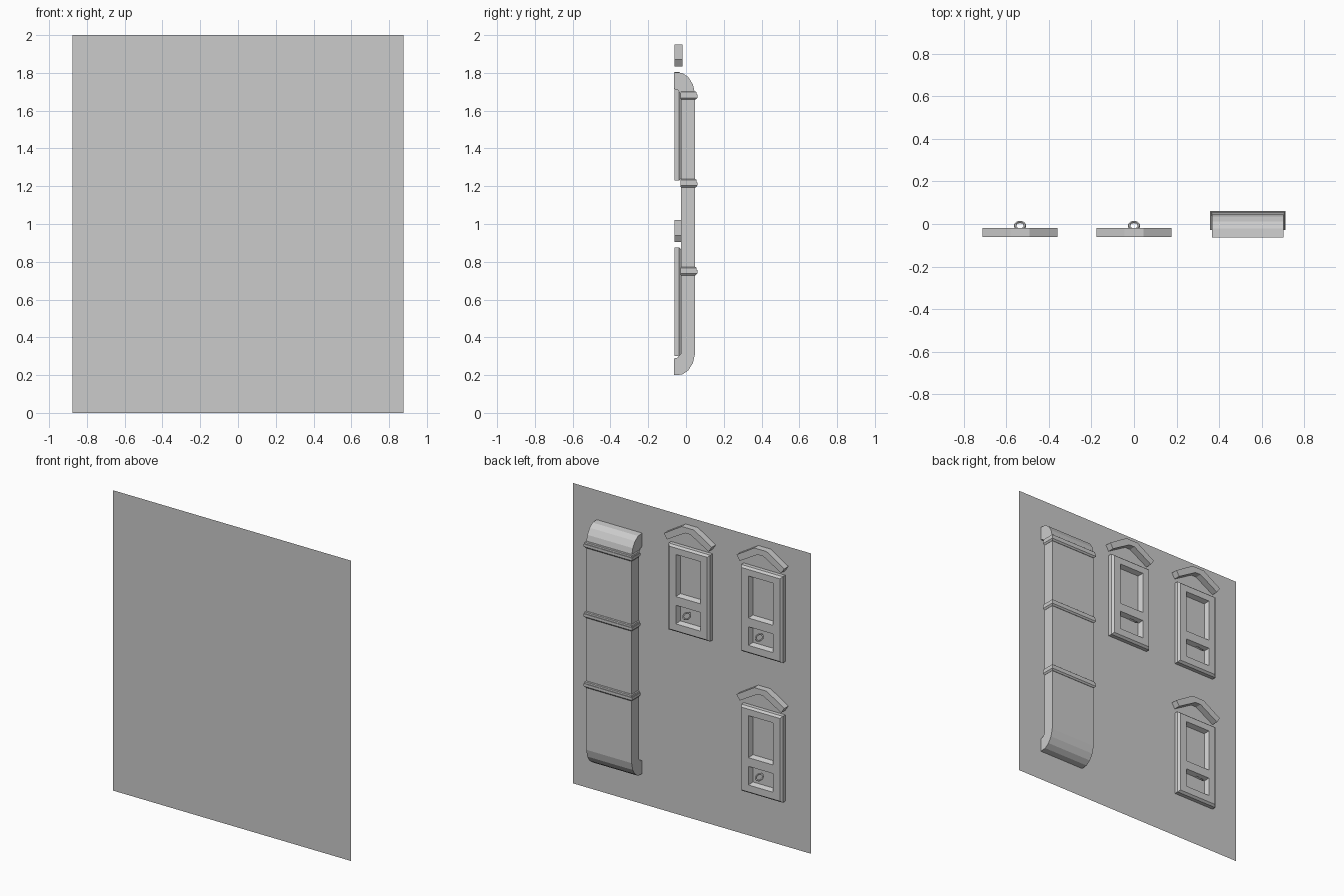
import bpy, bmesh, math

if "Cube" in bpy.data.objects:
    bpy.data.objects.remove(bpy.data.objects["Cube"])

BACK = -0.063          # y of the wall plane


def new_object(name, bm):
    bmesh.ops.recalc_face_normals(bm, faces=bm.faces)
    me = bpy.data.meshes.new(name)
    bm.to_mesh(me)
    bm.free()
    ob = bpy.data.objects.new(name, me)
    bpy.context.collection.objects.link(ob)
    return ob


def loft(name, loops):
    """Solid through a list of equal-length point loops, capped at both ends."""
    bm = bmesh.new()
    rings = [[bm.verts.new(p) for p in loop] for loop in loops]
    n = len(rings[0])
    for a, b in zip(rings, rings[1:]):
        for i in range(n):
            j = (i + 1) % n
            bm.faces.new((a[i], a[j], b[j], b[i]))
    bm.faces.new(rings[0])
    bm.faces.new(rings[-1])
    return new_object(name, bm)


def rect(cx, cz, hw, hh, y):
    return [(cx + sx * hw, y, cz + sz * hh)
            for sx, sz in ((-1, -1), (1, -1), (1, 1), (-1, 1))]


# Wall: one flat sheet
bm = bmesh.new()
bm.faces.new([bm.verts.new(p) for p in rect(0, 1, 0.877, 1, BACK)])
new_object("wall", bm)


def panel(cx, base):
    # Framed body with chamfered rim
    cz, hw, hh = base + 0.2875, 0.153, 0.2875
    body = loft("panel_body", [rect(cx, cz, hw, hh, BACK + 0.001),
                               rect(cx, cz, hw, hh, -0.036),
                               rect(cx, cz, hw - 0.012, hh - 0.012, -0.022)])
    # Splayed openings: tall screen above, small tray below
    for z, h in ((base + 0.38, 0.14), (base + 0.12, 0.062)):
        cut = loft("opening_cutter", [rect(cx, z, 0.078, h - 0.012, -0.052),
                                      rect(cx, z, 0.09, h, -0.022),
                                      rect(cx, z, 0.09, h, 0.0)])
        cut.hide_render = True
        cut.hide_viewport = True
        mod = body.modifiers.new("opening", 'BOOLEAN')
        mod.object = cut
        mod.operation = 'DIFFERENCE'
        mod.solver = 'EXACT'
    # Chevron hood with flat ridge
    half = [(0.045, 0.72), (0.176, 0.64), (0.153, 0.605), (0.02, 0.682)]
    outline = half + [(-x, z) for x, z in reversed(half)]
    loft("panel_hood", [[(cx + x, y, base + z) for x, z in outline]
                        for y in (BACK + 0.001, -0.019)])
    # Tilted pull ring
    bpy.ops.mesh.primitive_torus_add(major_radius=0.023, minor_radius=0.006,
                                     major_segments=16, minor_segments=6,
                                     location=(cx, -0.008, base + 0.14),
                                     rotation=(math.radians(-40), 0, 0))
    bpy.context.object.name = "pull_ring"


for x, z in ((-0.535, 0.3), (-0.535, 1.23), (0.0, 1.23)):
    panel(x, z)

# Duct: side profile (y, z), mirrored about mid height, swept across x
outer = [(BACK, 1.803), (-0.02, 1.80), (0.012, 1.778), (0.036, 1.74), (0.048, 1.69)]
inner = [(-0.027, 1.69), (-0.045, 1.71), (BACK, 1.715)]
flip = lambda pts: [(y, 2.003 - z) for y, z in reversed(pts)]
profile = outer + flip(outer) + flip(inner) + inner
loft("duct", [[(x, y, z) for y, z in profile] for x in (0.367, 0.702)])

# Collars around the duct with a chamfered lower lip
for z in (1.68, 1.215, 0.75):
    loops = []
    for dz, g in ((-0.022, 0.001), (-0.012, 0.01), (0.006, 0.01),
                  (0.006, 0.006), (0.018, 0.006), (0.022, 0.001)):
        x0, x1, y0, y1 = 0.367 - g, 0.702 + g, -0.027 - g * 0.2, 0.05 + g
        loops.append([(x0, y0, z + dz), (x1, y0, z + dz),
                      (x1, y1, z + dz), (x0, y1, z + dz)])
    loft("duct_collar", loops)
